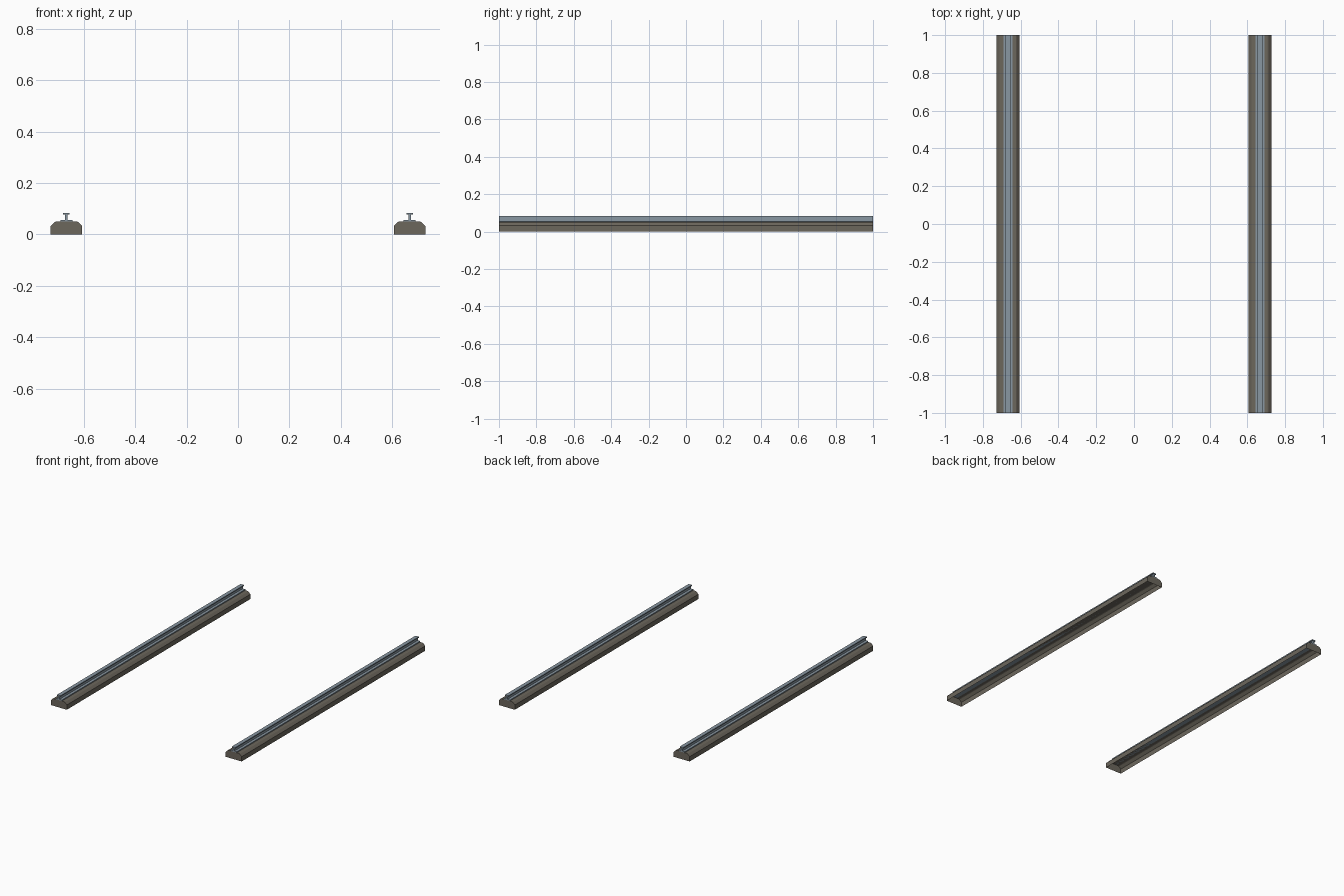
import bpy, bmesh

if "Cube" in bpy.data.objects:
    bpy.data.objects.remove(bpy.data.objects["Cube"])

TRACK_X = 0.667   # distance of each rail centre from x = 0
HALF_LEN = 1.0


def material(name, rgb):
    m = bpy.data.materials.new(name)
    m.diffuse_color = (*rgb, 1.0)
    m.use_nodes = True
    m.node_tree.nodes["Principled BSDF"].inputs["Base Color"].default_value = m.diffuse_color
    return m


BED = material("gravel brown", (0.15, 0.135, 0.108))
STEEL = material("blue grey steel", (0.25, 0.31, 0.36))


def extrude_profile(bm, half):
    """Mirror a right-hand (x, z) half profile and extrude it along y."""
    pts = half + [(-x, z) for x, z in reversed(half)]
    face = bm.faces.new([bm.verts.new((x, -HALF_LEN, z)) for x, z in pts])
    ext = bmesh.ops.extrude_face_region(bm, geom=[face])
    verts = [g for g in ext["geom"] if isinstance(g, bmesh.types.BMVert)]
    bmesh.ops.translate(bm, verts=verts, vec=(0, 2 * HALF_LEN, 0))
    bmesh.ops.recalc_face_normals(bm, faces=bm.faces[:])
    bm.normal_update()


def finish(bm, name, x, mat):
    me = bpy.data.meshes.new(name)
    bm.to_mesh(me)
    bm.free()
    me.materials.append(mat)
    ob = bpy.data.objects.new(name, me)
    ob.location.x = x
    bpy.context.collection.objects.link(ob)


bed_half = [(0.061, 0), (0.061, 0.033), (0.046, 0.048), (0.041, 0.05)]
rail_half = [(0.023, 0.05), (0.023, 0.057), (0.005, 0.057), (0.005, 0.077),
             (0.013, 0.077), (0.013, 0.084)]

for side, x in (("left", -TRACK_X), ("right", TRACK_X)):
    # Chamfered bed, a shell that is open underneath
    bm = bmesh.new()
    extrude_profile(bm, bed_half)
    bottom = min(bm.faces, key=lambda f: f.calc_center_median().z)
    bmesh.ops.delete(bm, geom=[bottom], context='FACES_ONLY')
    finish(bm, side + "_bed", x, BED)

    # Rail with flat foot, thin web and head
    bm = bmesh.new()
    extrude_profile(bm, rail_half)
    finish(bm, side + "_rail", x, STEEL)
